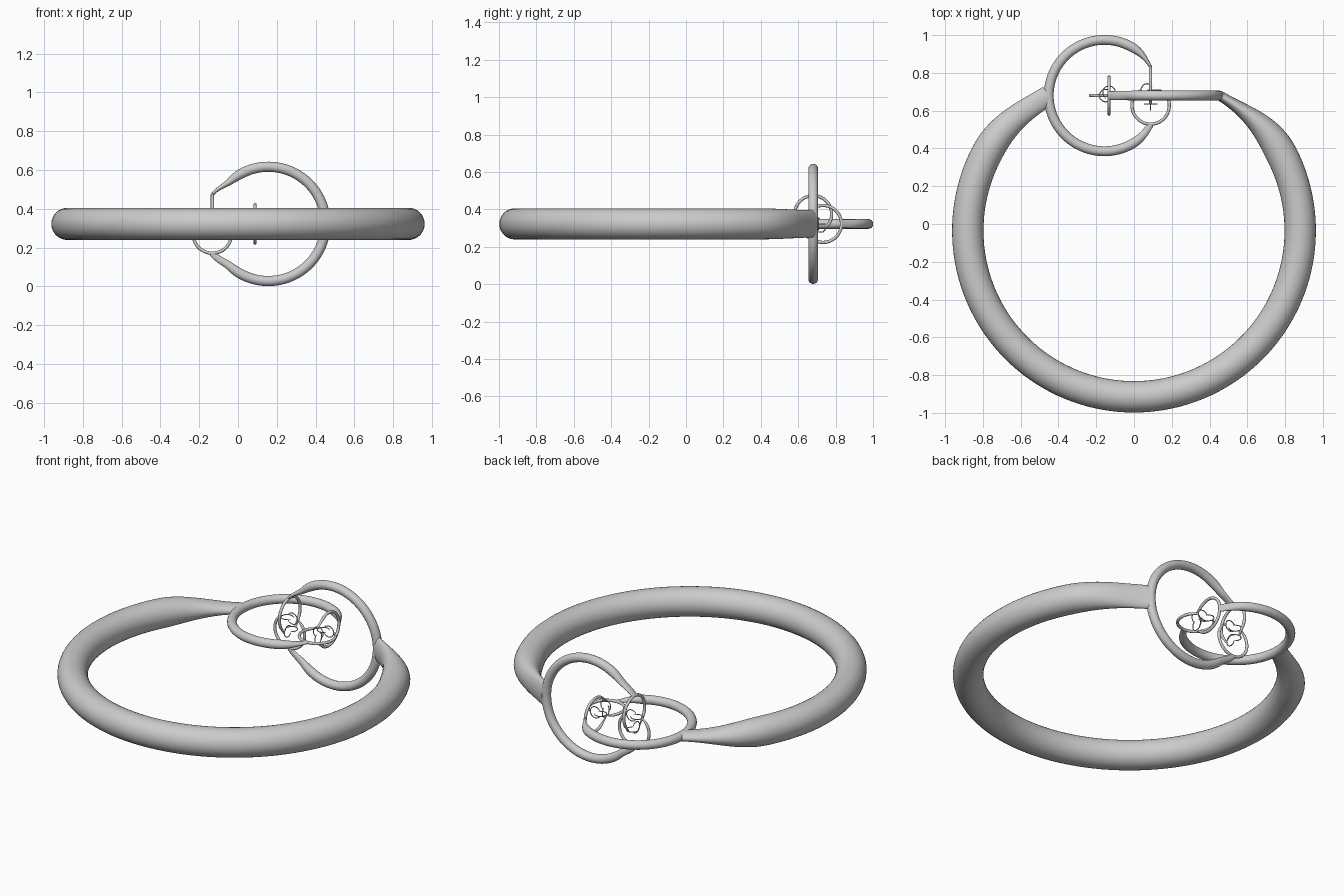
import bpy, bmesh
from math import sin, cos, radians, pi
from mathutils import Vector

if "Cube" in bpy.data.objects:
    bpy.data.objects.remove(bpy.data.objects["Cube"])

GAP = radians(31)        # half opening angle of every ring
SCALE = 0.335            # child ring size relative to its parent
OFFSET = 0.178           # child centre offset from the gap middle
count = {}


def smooth(x):
    x = max(0.0, min(1.0, x))
    return x * x * (3 - 2 * x)


def open_ring(name, c, g, s, R, r, reach, blend, taper, steps, sides):
    """Open tube ring in the g/s plane, its ends flattened to meet the next rings."""
    n = g.cross(s)

    def path(t):
        edge = min(t, 2 * pi - t) - GAP
        w = 1 - smooth(edge / blend)
        return c + R * (cos(t) * g + sin(t) * s) + g * (reach - cos(GAP)) * R * w

    bm = bmesh.new()
    loops = []
    for i in range(steps + 1):
        t = GAP + (2 * pi - 2 * GAP) * i / steps
        tangent = (path(t + 1e-3) - path(t - 1e-3)).normalized()
        radial = tangent.cross(n)
        edge = min(t, 2 * pi - t) - GAP
        w = 1 - smooth(edge / taper)
        wide, thin = r * (1 - 0.12 * w), r * (1 - 0.68 * w)
        if t > pi:                       # this end splits inside the ring plane
            a, b = r * (1 - 0.35 * w), thin
        else:                            # this end splits across the ring plane
            a, b = thin, wide
        p = path(t)
        loops.append([bm.verts.new(p + radial * a * cos(q) + n * b * sin(q))
                      for q in (2 * pi * k / sides for k in range(sides))])
    for A, B in zip(loops, loops[1:]):
        for k in range(sides):
            bm.faces.new((A[k], A[(k + 1) % sides], B[(k + 1) % sides], B[k]))
    bm.faces.new(loops[0])
    bm.faces.new(loops[-1])
    bmesh.ops.recalc_face_normals(bm, faces=bm.faces)
    for f in bm.faces:
        f.smooth = len(f.verts) == 4
    me = bpy.data.meshes.new(name)
    bm.to_mesh(me)
    bm.free()
    ob = bpy.data.objects.new(name, me)
    bpy.context.collection.objects.link(ob)


NAMES = ["main_ring", "linked_ring", "small_ring", "tiny_ring"]
STEPS = [120, 80, 56, 40]
SIDES = [32, 20, 12, 8]
TUBE = [0.083, 0.026, 0.0085, 0.0028]


def grow(level, c, g, s, R, reach, blend):
    i = count[level] = count.get(level, 0) + 1
    name = NAMES[level] + ("" if level == 0 else f"_{i}")
    open_ring(name, c, g, s, R, TUBE[level], reach, blend, radians(32),
              STEPS[level], SIDES[level])
    if level == 3:
        return
    mid = c + g * reach * R
    # ring lying in the same plane
    grow(level + 1, mid - s * OFFSET * R, s, g, R * SCALE, 0.83, radians(25))
    # ring turned a quarter, hooked through the gap
    n = g.cross(s)
    up = n if n.z > 0.5 or n.y > 0.5 or n.x > 0.5 else -n
    grow(level + 1, mid + s * OFFSET * R, -s, up, R * SCALE, 0.98, radians(18))


grow(0, Vector((0, -0.035, 0.322)), Vector((0, 1, 0)), Vector((1, 0, 0)),
     0.88, 0.8125, radians(30))
